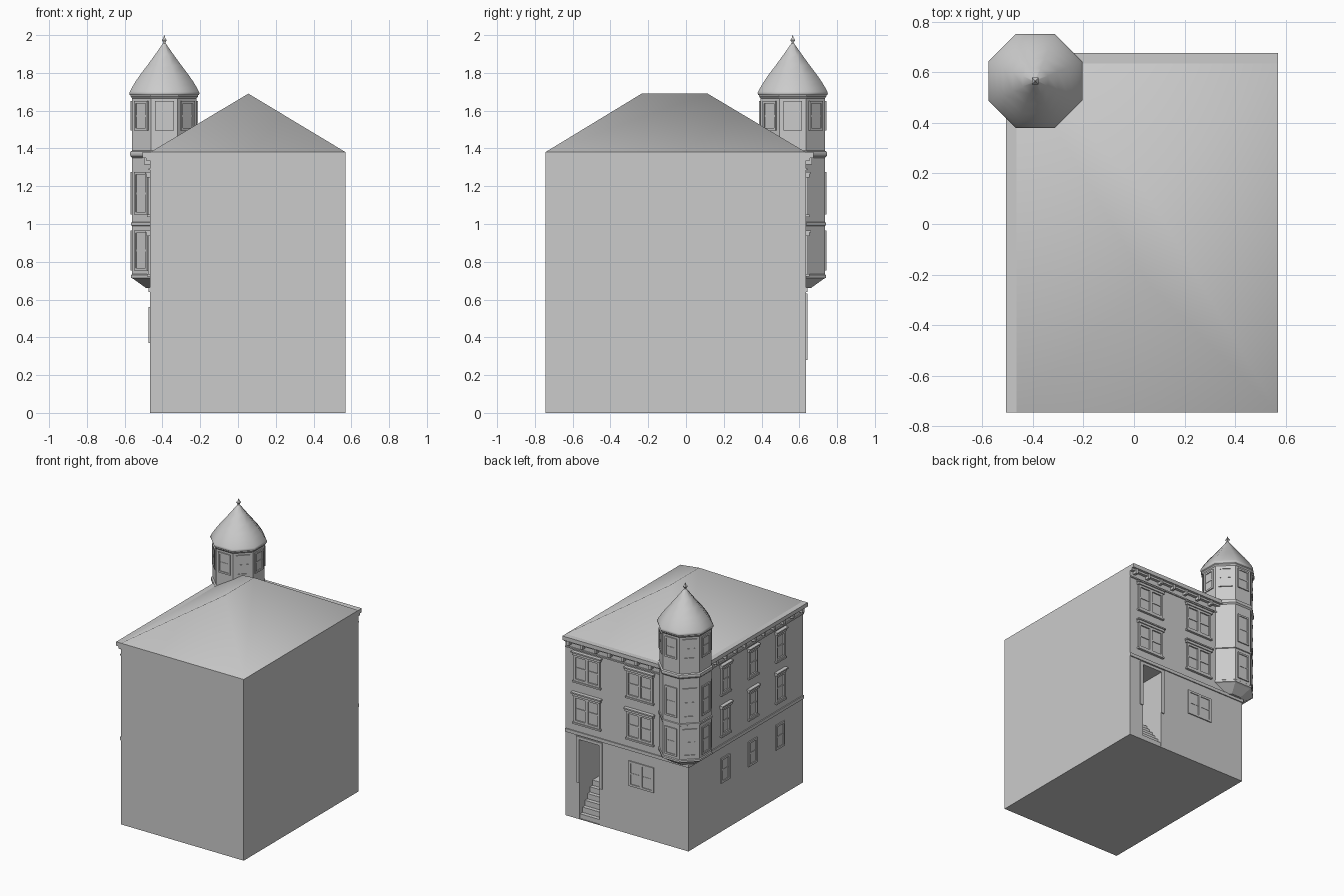
import bpy, bmesh, math
from mathutils import Matrix, Vector

cube = bpy.data.objects.get("Cube")
if cube:
    bpy.data.objects.remove(cube, do_unlink=True)

grey = bpy.data.materials.new("plain grey")
grey.use_nodes = True
grey.diffuse_color = (0.6, 0.6, 0.6, 1)
grey.node_tree.nodes["Principled BSDF"].inputs["Base Color"].default_value = (0.6, 0.6, 0.6, 1)

# Main wall limits, eave height and turret centre
X0, X1, Y0, Y1, EAVE = -0.465, 0.57, -0.745, 0.635, 1.38
TX, TY, TURRET = -0.39, 0.565, 0.17


def finish(name, bm, smooth=None):
    bmesh.ops.recalc_face_normals(bm, faces=bm.faces)
    mesh = bpy.data.meshes.new(name)
    bm.to_mesh(mesh)
    bm.free()
    mesh.materials.append(grey)
    ob = bpy.data.objects.new(name, mesh)
    bpy.context.collection.objects.link(ob)
    if smooth:
        bpy.ops.object.select_all(action='DESELECT')
        ob.select_set(True)
        bpy.context.view_layer.objects.active = ob
        bpy.ops.object.shade_smooth_by_angle(angle=math.radians(smooth))
    return ob


def box(bm, x, y, z, place=Matrix()):
    """Box from (low, high) pairs on each axis."""
    lo, hi = Vector((x[0], y[0], z[0])), Vector((x[1], y[1], z[1]))
    size = Matrix.Diagonal((*(hi - lo), 1))
    bmesh.ops.create_cube(bm, size=1, matrix=place @ Matrix.Translation((lo + hi) / 2) @ size)


def lathe(name, profile, sides=8, smooth=None):
    """Turret ring stack; profile gives (distance to flat side, height)."""
    bm = bmesh.new()
    rings = []
    for r, z in profile:
        r /= math.cos(math.pi / sides)
        ring = []
        for i in range(sides):
            a = math.tau * (i + 0.5) / sides
            ring.append(bm.verts.new((TX + r * math.cos(a), TY + r * math.sin(a), z)))
        rings.append(ring)
    for low, high in zip(rings, rings[1:]):
        for i in range(sides):
            j = (i + 1) % sides
            bm.faces.new((low[i], low[j], high[j], high[i]))
    bm.faces.new(rings[0])
    bm.faces.new(rings[-1])
    return finish(name, bm, smooth)


def wall_place(x, y, angle):
    """Local frame: x along the wall, y outward, z up."""
    return Matrix.Translation((x, y, 0)) @ Matrix.Rotation(math.radians(angle - 90), 4, 'Z')


def window(name, place, w, z0, z1, lights=1, hood=True, t=0.016, proud=0.012):
    bm = bmesh.new()
    h = w / 2
    top = z1 - 0.028 if hood else z1
    box(bm, (-h, h), (-0.01, 0.002), (z0, top), place)
    for s in (-1, 1):
        box(bm, sorted((s * h, s * (h - t))), (-0.01, proud), (z0, top), place)
    box(bm, (-h + t, h - t), (-0.01, proud), (top - t, top), place)
    box(bm, (-h + t, h - t), (-0.01, proud), (z0, z0 + t), place)
    mid = (z0 + top) / 2
    box(bm, (-h + t, h - t), (-0.01, proud * 0.6), (mid - 0.005, mid + 0.005), place)
    if lights == 2:
        box(bm, (-t * 0.7, t * 0.7), (-0.01, proud), (z0 + t, top - t), place)
    if hood:
        box(bm, (-h - 0.008, h + 0.008), (-0.01, 0.02), (top, z1 - 0.01), place)
        box(bm, (-h - 0.014, h + 0.014), (-0.01, 0.028), (z1 - 0.01, z1), place)
        box(bm, (-h - 0.008, h + 0.008), (-0.01, 0.018), (z0 - 0.012, z0), place)
    finish(name, bm)


# Main block with the entrance recess cut out
DX0, DX1, DEPTH, FLOOR = 0.284, 0.452, 0.26, 0.24
bm = bmesh.new()
box(bm, (X0, X1), (Y0, Y1), (0, EAVE))
walls = finish("walls", bm)
bm = bmesh.new()
box(bm, (DX0, DX1), (Y1 - DEPTH, Y1 + 0.1), (0.005, 0.61))
cutter = finish("entrance_cutter", bm)
cutter.hide_render = True
cut = walls.modifiers.new("entrance", 'BOOLEAN')
cut.operation, cut.solver, cut.object = 'DIFFERENCE', 'EXACT', cutter
bpy.context.view_layer.objects.active = walls
bpy.ops.object.modifier_apply(modifier="entrance")
bpy.data.objects.remove(cutter, do_unlink=True)

# Entrance steps, door and surround
bm = bmesh.new()
STEPS = 6
for i in range(STEPS):
    front = Y1 - 0.005 - i * 0.03
    box(bm, (DX0, DX1), (Y1 - DEPTH, front), (i * FLOOR / STEPS, (i + 1) * FLOOR / STEPS))
finish("entrance_steps", bm)
window("front_door", wall_place((DX0 + DX1) / 2, Y1 - DEPTH, 90), 0.15, FLOOR, 0.6, hood=False)
bm = bmesh.new()
for x in ((DX0 - 0.026, DX0), (DX1, DX1 + 0.026)):
    box(bm, x, (Y1 - 0.01, Y1 + 0.008), (0.28, 0.61))
box(bm, (DX0 - 0.026, DX1 + 0.026), (Y1 - 0.01, Y1 + 0.008), (0.61, 0.632))
finish("entrance_surround", bm)

# Hipped roof
bm = bmesh.new()
base = [bm.verts.new((x, y, EAVE)) for x, y in ((X0, Y0), (X1, Y0), (X1, Y1), (X0, Y1))]
front, back = (bm.verts.new((0.055, y, 1.69)) for y in (-0.235, 0.115))
for face in ((base[0], base[1], front), (base[1], base[2], back, front),
             (base[2], base[3], back), (base[3], base[0], front, back)):
    bm.faces.new(face)
finish("hipped_roof", bm, smooth=60)

# Cornice, belt course and brackets along the two street sides
bm = bmesh.new()
for reach, z0, z1 in ((0.04, 1.35, EAVE), (0.022, 1.335, 1.35), (0.008, 1.285, 1.295)):
    box(bm, (X0 - reach, X0 + 0.01), (Y0, TY - 0.1), (z0, z1))
    box(bm, (TX + 0.1, X1), (Y1 - 0.01, Y1 + reach), (z0, z1))
finish("cornice", bm)
bm = bmesh.new()
box(bm, (X0 - 0.008, X0 + 0.01), (Y0, Y1 + 0.008), (0.64, 0.665))
box(bm, (X0, X1), (Y1 - 0.01, Y1 + 0.008), (0.64, 0.665))
finish("belt_course", bm)
bm = bmesh.new()
for i in range(7):
    x = X1 - 0.04 - i * 0.115
    if x > TX + TURRET:
        box(bm, (x - 0.01, x + 0.01), (Y1 - 0.01, Y1 + 0.032), (1.315, 1.35))
for i in range(10):
    y = Y0 + 0.04 + i * 0.115
    if y < TY - TURRET:
        box(bm, (X0 - 0.032, X0 + 0.01), (y - 0.01, y + 0.01), (1.315, 1.35))
finish("cornice_brackets", bm)

# Wall windows
FLOORS = {"upper": (1.05, 1.275), "middle": (0.735, 0.965)}
for floor, (z0, z1) in FLOORS.items():
    for side, x in (("left", 0.385), ("right", -0.06)):
        window(f"{floor}_{side}_double_window", wall_place(x, Y1, 90), 0.22, z0, z1, lights=2)
    for n, y in enumerate((0.195, -0.135, -0.465)):
        window(f"{floor}_side_window_{n}", wall_place(X0, y, 180), 0.105, z0, z1)
window("ground_double_window", wall_place(-0.07, Y1, 90), 0.21, 0.37, 0.56, lights=2,
       hood=False, proud=0.008)
for n, y in enumerate((0.195, -0.135, -0.465)):
    window(f"ground_side_window_{n}", wall_place(X0, y, 180), 0.105, 0.37, 0.56,
           hood=False, proud=0.008)

# Corner turret with tapered foot and bands
T = TURRET
lathe("turret_body", [(0.095, 0.66), (T - 0.005, 0.71), (T + 0.006, 0.715), (T + 0.006, 0.73),
                      (T, 0.735), (T, 0.99), (T + 0.006, 0.993), (T + 0.006, 1.007),
                      (T, 1.01), (T, 1.35), (T + 0.01, 1.36), (T + 0.012, 1.372),
                      (T + 0.01, 1.383), (T, 1.388), (T, 1.665), (T + 0.008, 1.675),
                      (T + 0.008, 1.69)])
lathe("turret_roof", [(T, 1.678), (0.183, 1.684), (0.186, 1.693), (0.182, 1.702),
                      (0.172, 1.722), (0.152, 1.755), (0.128, 1.79), (0.09, 1.84),
                      (0.05, 1.895), (0.008, 1.955)], smooth=50)
lathe("roof_finial", [(0.006, 1.945), (0.005, 1.96), (0.013, 1.974), (0.005, 1.985),
                      (0.001, 2.0)], sides=4)
for i in range(8):
    a = math.radians(45 * i)
    place = wall_place(TX + T * math.cos(a), TY + T * math.sin(a), 45 * i)
    for floor, z0, z1 in (("top", 1.495, 1.65), ("upper", 1.05, 1.275), ("middle", 0.755, 0.965)):
        inside = floor != "top" and (i in (0, 1, 7))
        if not inside:
            window(f"turret_{floor}_window_{i}", place, 0.1, z0, z1, hood=False,
                   t=0.013, proud=0.008)
